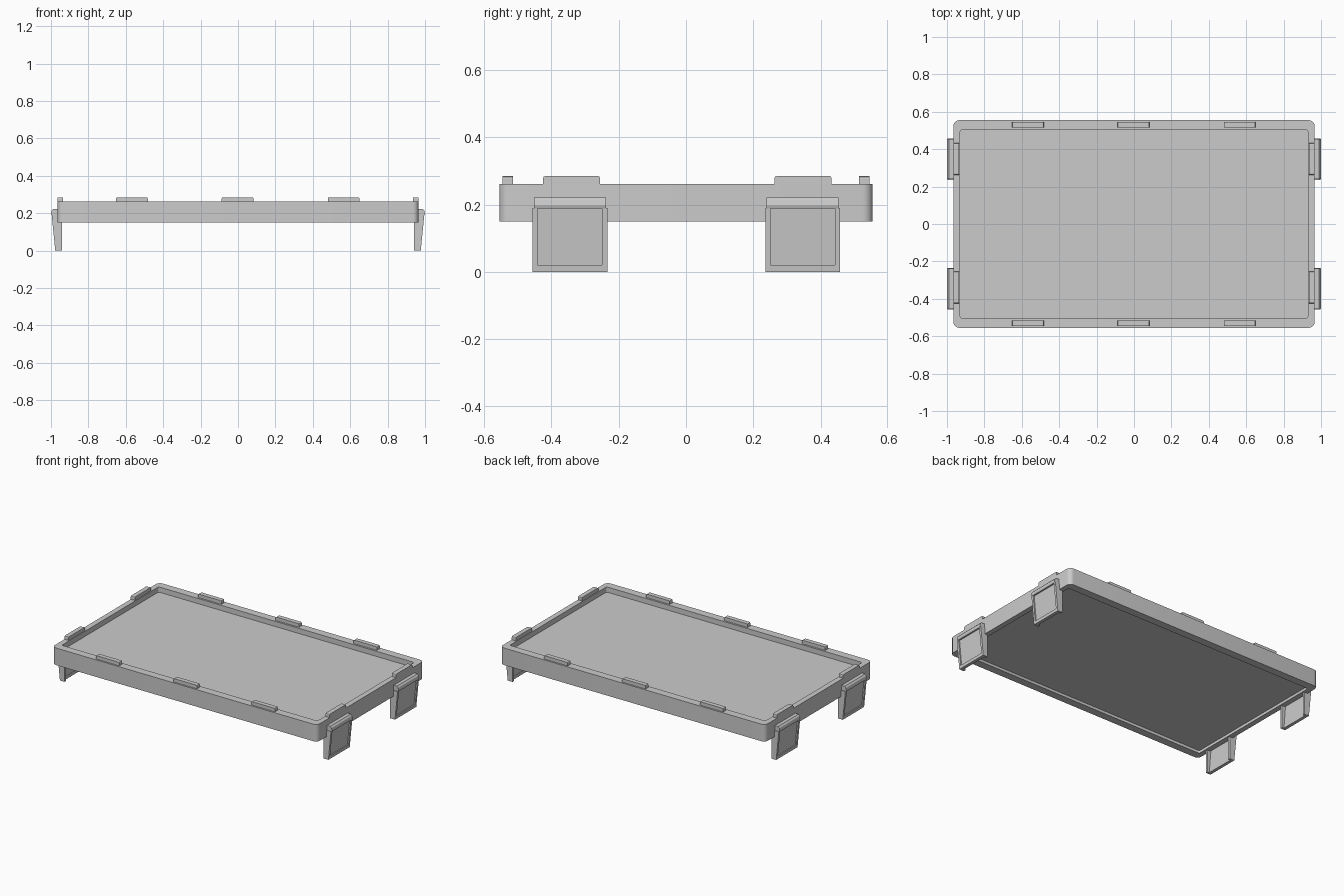
import bpy, bmesh, math
from mathutils import Vector

if "Cube" in bpy.data.objects:
    bpy.data.objects.remove(bpy.data.objects["Cube"])


def make_object(name, bm):
    bmesh.ops.recalc_face_normals(bm, faces=bm.faces)
    mesh = bpy.data.meshes.new(name)
    bm.to_mesh(mesh)
    bm.free()
    ob = bpy.data.objects.new(name, mesh)
    bpy.context.collection.objects.link(ob)
    return ob


def rounded_ring(bm, hx, hy, r, z, n=6):
    """Ring of vertices along a rounded rectangle."""
    ring = []
    for k, (sx, sy) in enumerate([(1, 1), (-1, 1), (-1, -1), (1, -1)]):
        for i in range(n + 1):
            a = math.pi / 2 * (k + i / n)
            ring.append(bm.verts.new((sx * (hx - r) + r * math.cos(a),
                                      sy * (hy - r) + r * math.sin(a), z)))
    return ring


def add_prism(bm, profile, y0, y1, side):
    """Extrude an (x, z) profile along y, flipped to the given side."""
    a = [bm.verts.new((side * x, y0, z)) for x, z in profile]
    b = [bm.verts.new((side * x, y1, z)) for x, z in profile]
    bm.faces.new(a)
    bm.faces.new(b[::-1])
    for i in range(len(a)):
        j = (i + 1) % len(a)
        bm.faces.new((a[i], b[i], b[j], a[j]))


# Tray: rim with a floor recessed from above and below
bm = bmesh.new()
OUT, INN = (0.965, 0.555, 0.03), (0.93, 0.503, 0.012)
rings = [rounded_ring(bm, *size, z) for size, z in
         [(INN, 0.228), (INN, 0.262), (OUT, 0.262),
          (OUT, 0.15), (INN, 0.15), (INN, 0.168)]]
for a, b in zip(rings, rings[1:]):
    for i in range(len(a)):
        j = (i + 1) % len(a)
        bm.faces.new((a[i], a[j], b[j], b[i]))
bm.faces.new(rings[0])
bm.faces.new(rings[-1][::-1])
tray = make_object("tray", bm)
bpy.context.view_layer.objects.active = tray
tray.select_set(True)
bpy.ops.object.shade_smooth_by_angle(angle=math.radians(30))


# Locating tabs standing on the rim
def tab(name, x, y, sx, sy):
    bm = bmesh.new()
    bmesh.ops.create_cube(bm, size=1)
    for v in bm.verts:
        v.co = Vector((x + v.co.x * sx, y + v.co.y * sy, 0.27 + v.co.z * 0.03))
    long_axis = 0 if sx > sy else 1
    edges = [e for e in bm.edges if all(v.co.z > 0.28 for v in e.verts)
             and abs(e.verts[0].co[long_axis] - e.verts[1].co[long_axis]) < 1e-5]
    bmesh.ops.bevel(bm, geom=edges, offset=0.007, segments=2, profile=0.5,
                    affect='EDGES')
    make_object(name, bm)


for s in (-1, 1):
    for x in (-0.567, -0.002, 0.565):
        tab("long_side_tab", x, s * 0.53, 0.17, 0.03)
    for y in (-0.34, 0.348):
        tab("short_side_tab", s * 0.95, y, 0.03, 0.17)

# Clip legs: side flanges, inset slanted panel, bottom bar and chamfered top lip
FLANGE = [(0.942, 0), (0.977, 0), (0.996, 0.19), (0.96, 0.19), (0.96, 0.155), (0.942, 0.155)]
PANEL = [(0.957, 0.01), (0.97, 0.01), (0.988, 0.2), (0.972, 0.2)]
BAR = [(0.956, 0), (0.977, 0), (0.979, 0.02), (0.956, 0.02)]
LIP = [(0.96, 0.188), (0.997, 0.188), (1.0, 0.197), (0.997, 0.212), (0.988, 0.222), (0.96, 0.222)]
for side in (-1, 1):
    for yc in (-0.345, 0.347):
        bm = bmesh.new()
        w = 0.111
        add_prism(bm, FLANGE, yc - w, yc - w + 0.015, side)
        add_prism(bm, FLANGE, yc + w - 0.015, yc + w, side)
        add_prism(bm, PANEL, yc - w + 0.012, yc + w - 0.012, side)
        add_prism(bm, BAR, yc - w + 0.012, yc + w - 0.012, side)
        add_prism(bm, LIP, yc - 0.107, yc + 0.107, side)
        make_object("clip_leg", bm)
